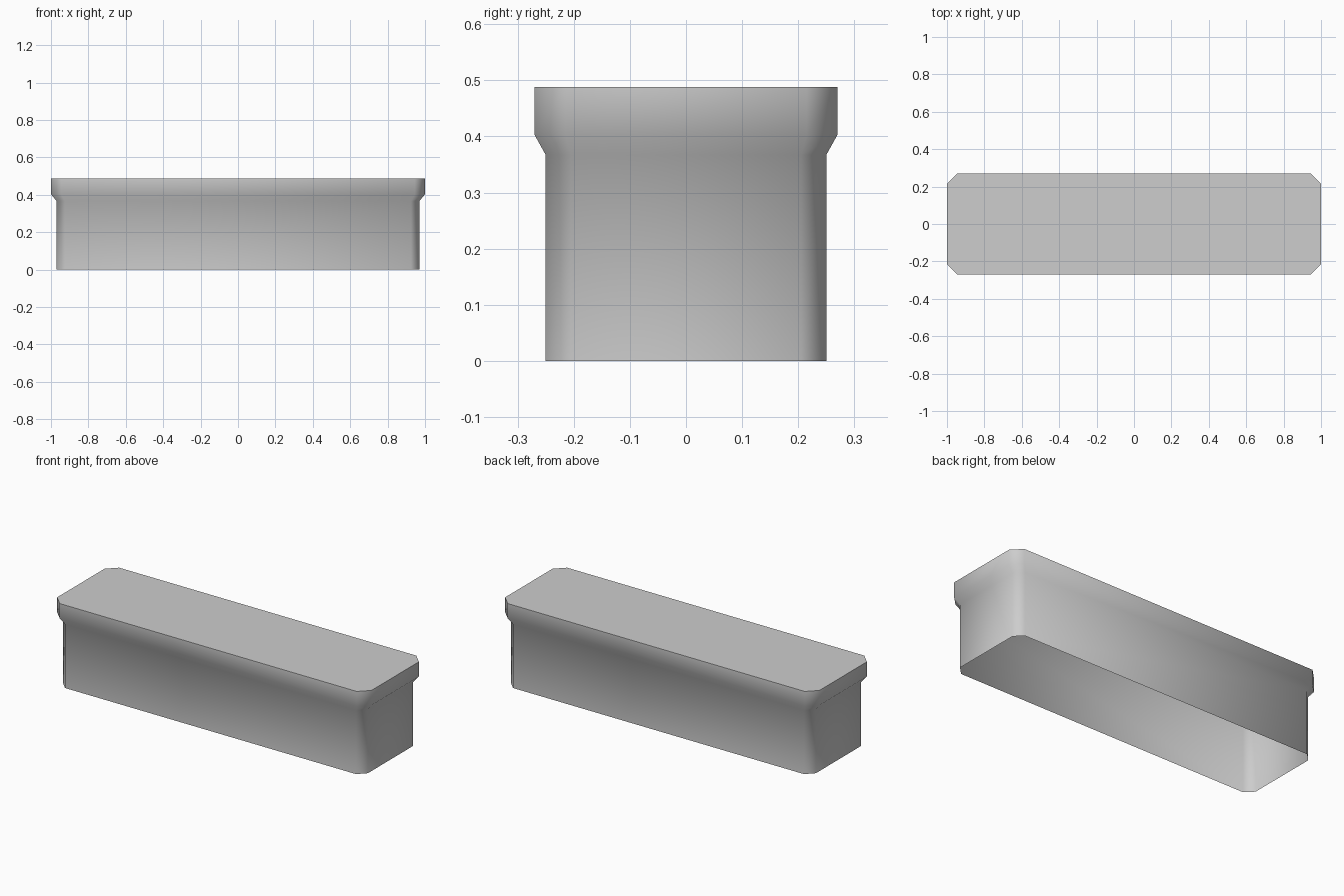
import bpy, bmesh, math

cube = bpy.data.objects.get("Cube")
if cube:
    bpy.data.objects.remove(cube, do_unlink=True)

grey = bpy.data.materials.new("light grey")
grey.use_nodes = True
colour = (0.61, 0.61, 0.61, 1)
grey.diffuse_color = colour
grey.node_tree.nodes["Principled BSDF"].inputs["Base Color"].default_value = colour


def chamfered_ring(bm, x, y, z, cut):
    """Rectangle with cut corners, counter-clockwise from above."""
    outline = []
    for sx, sy in ((1, -1), (1, 1), (-1, 1), (-1, -1)):
        side, end = (sx * x, sy * (y - cut)), (sx * (x - cut), sy * y)
        outline += [end, side] if sx * sy < 0 else [side, end]
    return [bm.verts.new((px, py, z)) for px, py in outline]


# Open-bottomed shell: straight walls, flared lip, flat lid
profile = [  # half length, half width, height, corner cut
    (0.97, 0.25, 0.0, 0.045),
    (0.97, 0.25, 0.367, 0.045),
    (1.0, 0.27, 0.403, 0.055),
    (1.0, 0.27, 0.488, 0.055),
]
bm = bmesh.new()
rings = [chamfered_ring(bm, *level) for level in profile]
for low, high in zip(rings, rings[1:]):
    for i in range(len(low)):
        j = (i + 1) % len(low)
        bm.faces.new((low[i], low[j], high[j], high[i]))
bm.faces.new(rings[-1])

mesh = bpy.data.meshes.new("flared_box_shell")
bm.to_mesh(mesh)
bm.free()
mesh.materials.append(grey)
shell = bpy.data.objects.new("flared_box_shell", mesh)
bpy.context.collection.objects.link(shell)

# Soft walls and corners, crisp lid edge
bpy.ops.object.select_all(action="DESELECT")
shell.select_set(True)
bpy.context.view_layer.objects.active = shell
bpy.ops.object.shade_smooth_by_angle(angle=math.radians(60))
